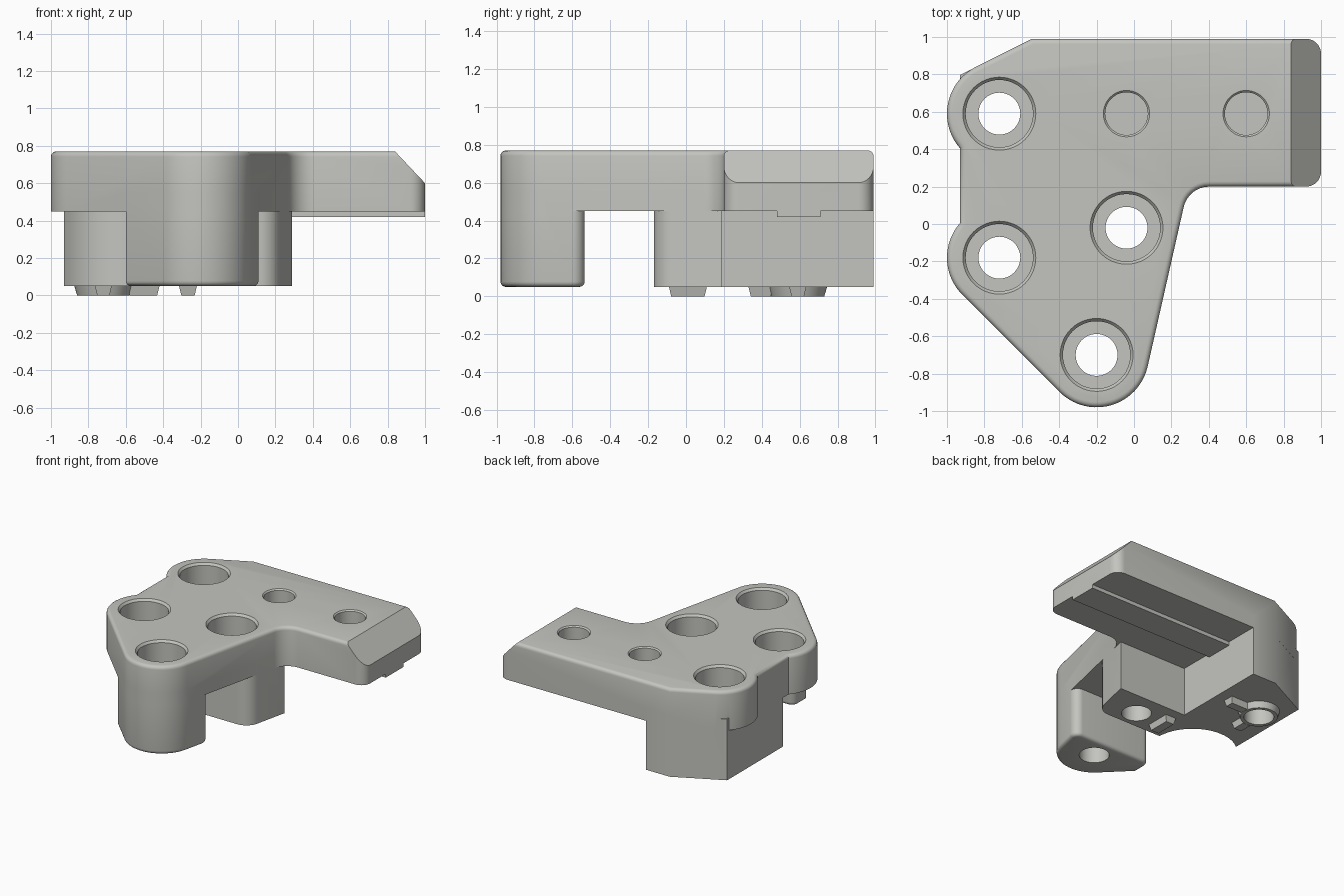
import bpy, bmesh, math
from mathutils import Vector, Matrix

if "Cube" in bpy.data.objects:
    bpy.data.objects.remove(bpy.data.objects["Cube"])


def arc(cx, cy, r, a0, a1, n=20):
    """Points on an arc, angles in degrees."""
    return [(cx + r * math.cos(math.radians(a0 + (a1 - a0) * i / n)),
             cy + r * math.sin(math.radians(a0 + (a1 - a0) * i / n))) for i in range(n + 1)]


def fillet(prev, corner, nxt, r, n=8):
    """Round off one corner of a polygon."""
    p, c, q = Vector(prev), Vector(corner), Vector(nxt)
    u, v = (p - c).normalized(), (q - c).normalized()
    half = u.angle(v) / 2
    mid = c + (u + v).normalized() * (r / math.sin(half))
    a, b = c + u * (r / math.tan(half)) - mid, c + v * (r / math.tan(half)) - mid
    turn = math.atan2(a.x * b.y - a.y * b.x, a.dot(b))
    return [tuple(mid + Matrix.Rotation(turn * i / n, 2) @ a) for i in range(n + 1)]


def loft(name, loops, bevel_z=None):
    """Solid through stacked loops [(points, z)]; optionally round the rim at bevel_z."""
    bm = bmesh.new()
    rings = [[bm.verts.new((x, y, z)) for x, y in pts] for pts, z in loops]
    n = len(rings[0])
    for lo, hi in zip(rings, rings[1:]):
        for i in range(n):
            j = (i + 1) % n
            bm.faces.new((lo[i], lo[j], hi[j], hi[i]))
    bm.faces.new(rings[0][::-1])
    bm.faces.new(rings[-1])
    bmesh.ops.recalc_face_normals(bm, faces=bm.faces)
    if bevel_z is not None:
        rim = [e for e in bm.edges if all(abs(v.co.z - bevel_z) < 1e-5 for v in e.verts)]
        bmesh.ops.bevel(bm, geom=rim, offset=0.028, segments=4, profile=0.5, affect='EDGES')
    mesh = bpy.data.meshes.new(name)
    bm.to_mesh(mesh)
    bm.free()
    ob = bpy.data.objects.new(name, mesh)
    bpy.context.collection.objects.link(ob)
    return ob


def rect(x0, x1, y0, y1, inset=0):
    return [(x0 + inset, y0 + inset), (x1 - inset, y0 + inset),
            (x1 - inset, y1 - inset), (x0 + inset, y1 - inset)]


def lathe(name, x, y, profile):
    return loft(name, [(arc(x, y, r, 0, 352.5, 47), z) for r, z in profile])


def boolean(target, tool, operation):
    mod = target.modifiers.new(tool.name, 'BOOLEAN')
    mod.operation, mod.solver, mod.object = operation, 'EXACT', tool
    bpy.context.view_layer.objects.active = target
    bpy.ops.object.modifier_apply(modifier=mod.name)
    bpy.data.objects.remove(tool)


TOP, MID, LOW = 0.77, 0.45, 0.05


def slant_x(y):
    """x of the slanted right edge at height y."""
    return (0.239 + 0.22 * y) / 0.975


tip = arc(-0.2, -0.7, 0.28, 225, 347.3)
elbow = (slant_x(0.2), 0.2)

# Top plate
outline = (tip + fillet(tip[-1], elbow, (1, 0.2), 0.14)
           + fillet(elbow, (1, 0.2), (1, 0.99), 0.08)
           + fillet((1, 0.2), (1, 0.99), (-0.545, 0.99), 0.08)
           + [(-0.545, 0.99)]
           + arc(-0.72, 0.59, 0.28, 116.6, 221.4)
           + arc(-0.72, -0.18, 0.28, 138.6, 225))
body = loft("bracket_body", [(outline, MID), (outline, TOP)], TOP)

# Sloped end of the arm
slope = loft("slope_cutter", [([(0.74, 0.876), (1.1, 0.494), (1.2, 0.9)], -1.5),
                              ([(0.74, 0.876), (1.1, 0.494), (1.2, 0.9)], 0)])
slope.data.transform(Matrix.Rotation(math.pi / 2, 4, 'X'))
boolean(body, slope, 'DIFFERENCE')

# Front leg
right, left, side = (slant_x(-0.535), -0.535), (-0.6, -0.535), (-0.6, -0.696)
leg = (tip + fillet(tip[-1], right, left, 0.06)
       + fillet(right, left, side, 0.06) + [side])
boolean(body, loft("front_leg", [(leg, LOW), (leg, MID + 0.1)], LOW), 'UNION')

# Rear mounting block, with a round relief on its front left
block_corner = (slant_x(-0.17), -0.17)
block_end = (slant_x(0.19), 0.19)
block = ([(-0.33, 0.19), (-0.33, 0.99), (-0.545, 0.99), (-0.93, 0.797)]
         + arc(-0.72, -0.18, 0.33, 129.5, 2)
         + fillet((-0.39, -0.17), block_corner, block_end, 0.12) + [block_end])
boolean(body, loft("rear_block", [(block, LOW), (block, MID + 0.1)]), 'UNION')

# Guide rail under the arm
rail = rect(-0.4, 1, 0.48, 0.71)
boolean(body, loft("guide_rail", [(rail, 0.42), (rail, MID + 0.05)]), 'UNION')

# Locating ring and tapered keys under the block
boolean(body, lathe("locating_ring", -0.72, 0.59, [(0.14, 0), (0.155, LOW), (0.155, 0.1)]), 'UNION')
for bounds in [(-0.59, -0.42, 0.545, 0.635), (-0.765, -0.675, 0.33, 0.46), (-0.315, -0.22, -0.09, 0.11)]:
    key = [(rect(*bounds, 0.012), 0), (rect(*bounds), LOW), (rect(*bounds), 0.1)]
    boolean(body, loft("key", key), 'UNION')

# Counterbored screw holes
for x, y in [(-0.72, 0.59), (-0.72, -0.18), (-0.04, -0.02), (-0.2, -0.7)]:
    boolean(body, lathe("screw_hole", x, y, [(0.112, -0.1), (0.112, 0.53), (0.18, 0.53), (0.18, 0.752),
                                             (0.195, TOP), (0.195, 0.9)]), 'DIFFERENCE')

# Blind holes in the arm
for x, y in [(-0.04, 0.59), (0.6, 0.59)]:
    boolean(body, lathe("blind_hole", x, y, [(0.114, 0.57), (0.114, 0.76), (0.124, TOP), (0.124, 0.9)]),
            'DIFFERENCE')

# Single grey finish
grey = bpy.data.materials.new("light_grey")
grey.diffuse_color = (0.55, 0.55, 0.52, 1)
grey.use_nodes = True
grey.node_tree.nodes["Principled BSDF"].inputs["Base Color"].default_value = grey.diffuse_color
body.data.materials.clear()
body.data.materials.append(grey)
bpy.ops.object.select_all(action='DESELECT')
body.select_set(True)
bpy.context.view_layer.objects.active = body
bpy.ops.object.shade_smooth_by_angle(angle=math.radians(30))
